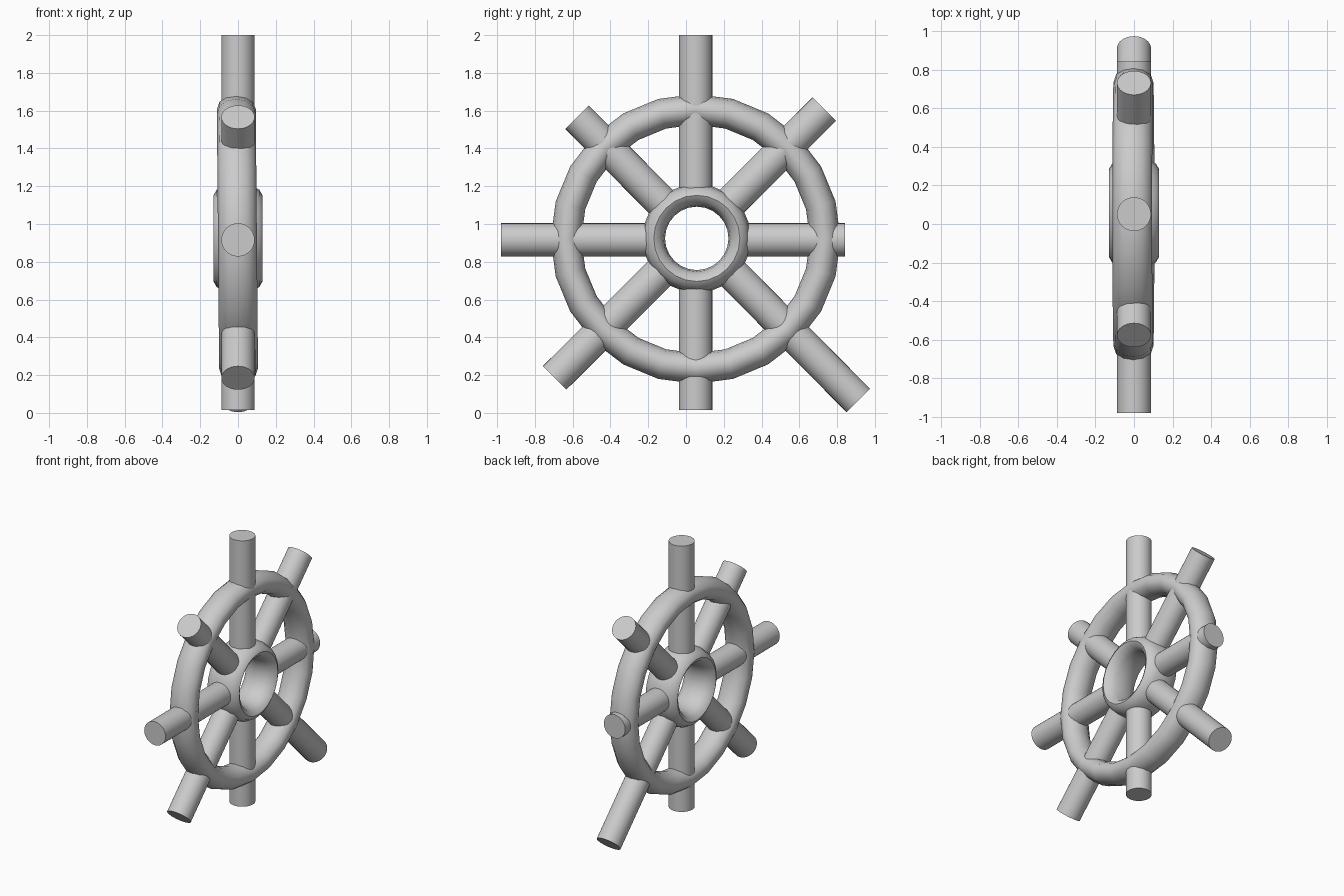
import bpy
from math import radians
from mathutils import Vector

if "Cube" in bpy.data.objects:
    bpy.data.objects.remove(bpy.data.objects["Cube"])

HUB = Vector((0, 0.057, 0.924))


def ring(name, center, major, minor, width, segs, sides, tilt=0):
    # torus standing in the YZ plane, tube stretched to the given width along X
    bpy.ops.mesh.primitive_torus_add(major_radius=major, minor_radius=minor,
                                     major_segments=segs, minor_segments=sides)
    ob = bpy.context.object
    ob.name = name
    ob.scale = (1, 1, width / minor)
    ob.rotation_euler = (0, radians(90 + tilt), 0)
    ob.location = center
    bpy.ops.object.transform_apply(location=False, rotation=False, scale=True)
    bpy.ops.object.shade_smooth_by_angle(angle=radians(60))


def rod(name, a, b, radius=0.088):
    d = b - a
    bpy.ops.mesh.primitive_cylinder_add(vertices=32, radius=radius, depth=d.length)
    ob = bpy.context.object
    ob.name = name
    ob.location = (a + b) / 2
    ob.rotation_euler = d.to_track_quat('Z', 'Y').to_euler()
    bpy.ops.object.shade_smooth_by_angle(angle=radians(40))


# outer rim and hub
ring("rim", (-0.003, 0.051, 0.921), 0.686, 0.081, 0.103, 24, 12, -0.5)
ring("hub", HUB, 0.228, 0.06, 0.13, 24, 12)

# handles: opposite end points (y, z) of each bar, left open at the hub hole
bars = {
    "vertical": ((0.051, 0.016), (0.051, 2.0)),
    "horizontal": ((-0.98, 0.916), (0.843, 0.916)),
    "falling": ((-0.577, 1.566), (0.912, 0.066)),
    "rising": ((-0.696, 0.185), (0.732, 1.608)),
}
for name, ends in bars.items():
    p, q = (Vector((0, *e)) for e in ends)
    axis = (q - p).normalized()
    mid = p + axis * (HUB - p).dot(axis)
    rod(name + "_spoke_a", mid - axis * 0.22, p)
    rod(name + "_spoke_b", mid + axis * 0.22, q)
